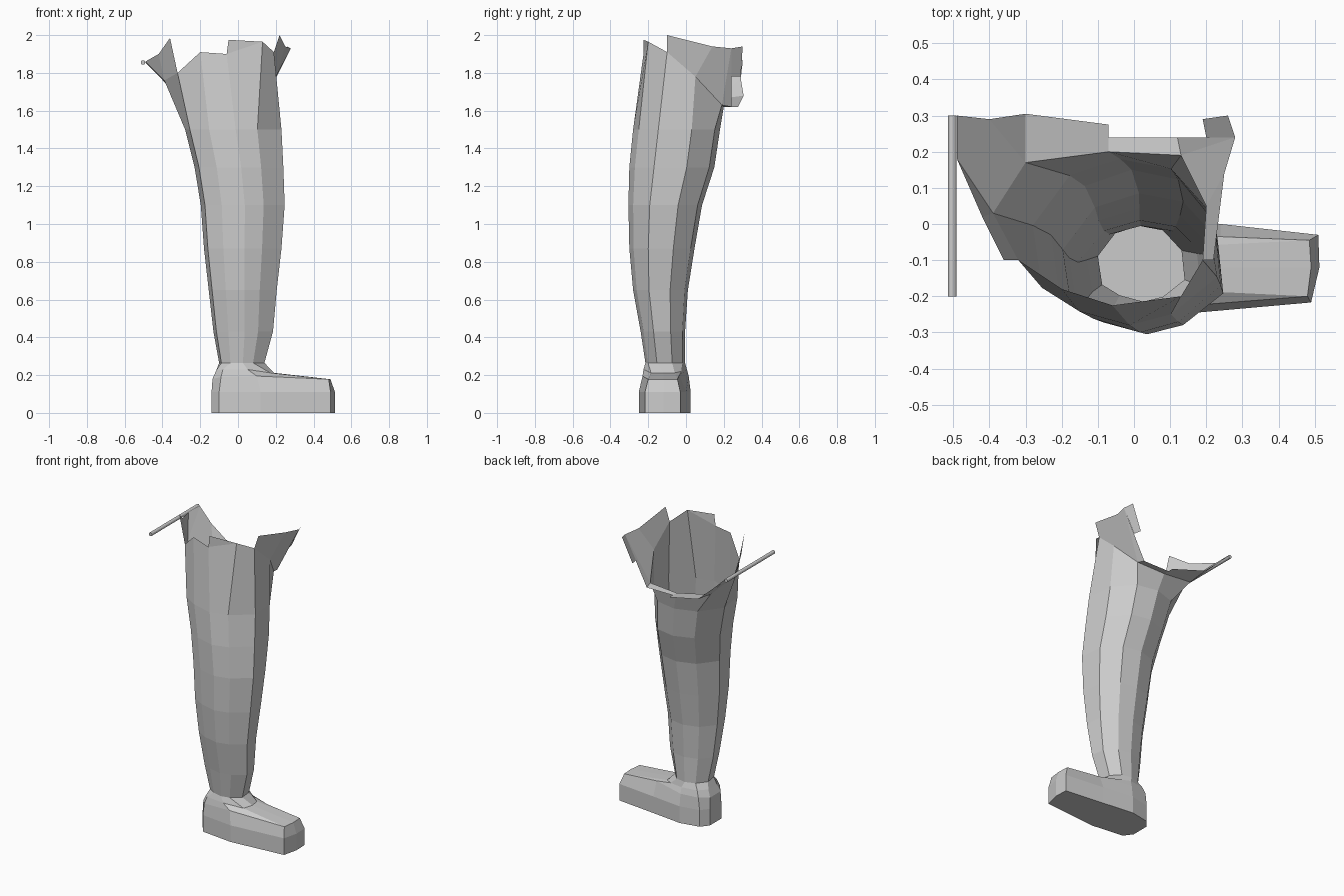
import bpy


def make_mesh(name, verts, faces):
    mesh = bpy.data.meshes.new(name)
    mesh.from_pydata(verts, [], faces)
    mesh.validate()
    mesh.update()
    obj = bpy.data.objects.new(name, mesh)
    bpy.context.collection.objects.link(obj)
    return obj


def loft(name, rings, cap_bottom=False):
    n = len(rings[0])
    verts = [p for ring in rings for p in ring]
    faces = [(r * n + i, r * n + (i + 1) % n, (r + 1) * n + (i + 1) % n, (r + 1) * n + i)
             for r in range(len(rings) - 1) for i in range(n)]
    if cap_bottom:
        faces.append(tuple(reversed(range(n))))
    return make_mesh(name, verts, faces)


# Ten-sided leg section, fitted to the bounds at each height
SECTION = [(-.9, -.55), (-.5, -.83), (.05, -1), (.5, -.87), (1, -.42),
           (.93, .35), (.5, .88), (-.05, 1), (-.6, .8), (-1, .2)]


def section(z, x0, x1, y0, y1):
    cx, hx, cy, hy = (x0 + x1) / 2, (x1 - x0) / 2, (y0 + y1) / 2, (y1 - y0) / 2
    return [(cx + u * hx, cy + v * hy, z) for u, v in SECTION]


# Leg: lofted tube with an uneven open rim
levels = [(.265, -.10, .14, -.215, -.005), (.43, -.13, .185, -.24, -.005),
          (.65, -.155, .205, -.28, .01), (.87, -.18, .23, -.30, .045),
          (1.1, -.197, .247, -.305, .085), (1.3, -.23, .24, -.30, .15),
          (1.5, -.28, .23, -.28, .18)]
rim = [(-.32, -.10, 1.80), (-.20, -.18, 1.91), (-.06, -.225, 1.90), (.13, -.20, 1.965),
       (.19, -.10, 1.91), (.20, .05, 1.78), (.13, .19, 1.63), (-.07, .20, 1.62),
       (-.30, .17, 1.66), (-.39, .03, 1.76)]
rings = [section(*lv) for lv in levels]
loft("leg", rings + [rim])

# Raised piece at the front of the rim
make_mesh("front_peak", [rim[2], rim[3], (-.05, -.225, 1.975)], [(0, 1, 2)])

# Foot: sole, side walls, toe top, instep, ankle
sole = [(-.14, -.17), (-.10, -.225), (.12, -.25), (.49, -.217), (.513, -.12),
        (.51, -.03), (.24, 0), (.03, .025), (-.10, 0), (-.14, -.05)]
top = [(-.135, -.17, .18), (-.09, -.225, .19), (.10, -.23, .195), (.48, -.20, .178),
       (.49, -.12, .178), (.485, -.045, .178), (.24, -.035, .20), (.03, .015, .19),
       (-.09, 0, .19), (-.135, -.06, .18)]
instep = [(-.115, -.16, .225), (-.08, -.21, .23), (.05, -.225, .23), (.17, -.185, .212),
          (.19, -.12, .212), (.18, -.06, .212), (.13, -.025, .22), (.03, .005, .23),
          (-.075, -.01, .23), (-.115, -.07, .225)]
loft("foot", [[(x, y, 0) for x, y in sole], [(x, y, .11) for x, y in sole],
              top, instep, rings[0]], cap_bottom=True)

# Flared rim: each outer point paired with the rim column it grows from
flare = [(4, (.22, -.10, 2.0)), (5, (.25, .14, 1.94)), (6, (.28, .24, 1.93)),
         (6, (.12, .24, 1.62)), (7, (-.07, .24, 1.62)), (7, (-.07, .275, 1.62)),
         (8, (-.30, .305, 1.68)), (8, (-.40, .29, 1.77)), (9, (-.49, .30, 1.855)),
         (9, (-.49, .18, 1.86)), (9, (-.42, .02, 1.90)), (0, (-.36, -.10, 1.985))]
verts = rim + [p for _, p in flare]
faces = []
for i in range(len(flare) - 1):
    a, b = flare[i][0], flare[i + 1][0]
    quad = (a, b, 11 + i, 10 + i)
    faces.append(quad if a != b else quad[1:])
make_mesh("flared_rim", verts, faces)

# Small tab on the back corner of the flare
make_mesh("back_tab", [(.28, .24, 1.93), (.26, .30, 1.94), (.19, .29, 1.78), (.20, .24, 1.78)],
          [(0, 1, 2, 3)])

# Thin rod beside the hip
bpy.ops.mesh.primitive_cylinder_add(vertices=12, radius=.012, depth=.5,
                                    location=(-.503, .05, 1.855), rotation=(1.570796, 0, 0))
bpy.context.object.name = "hip_rod"
